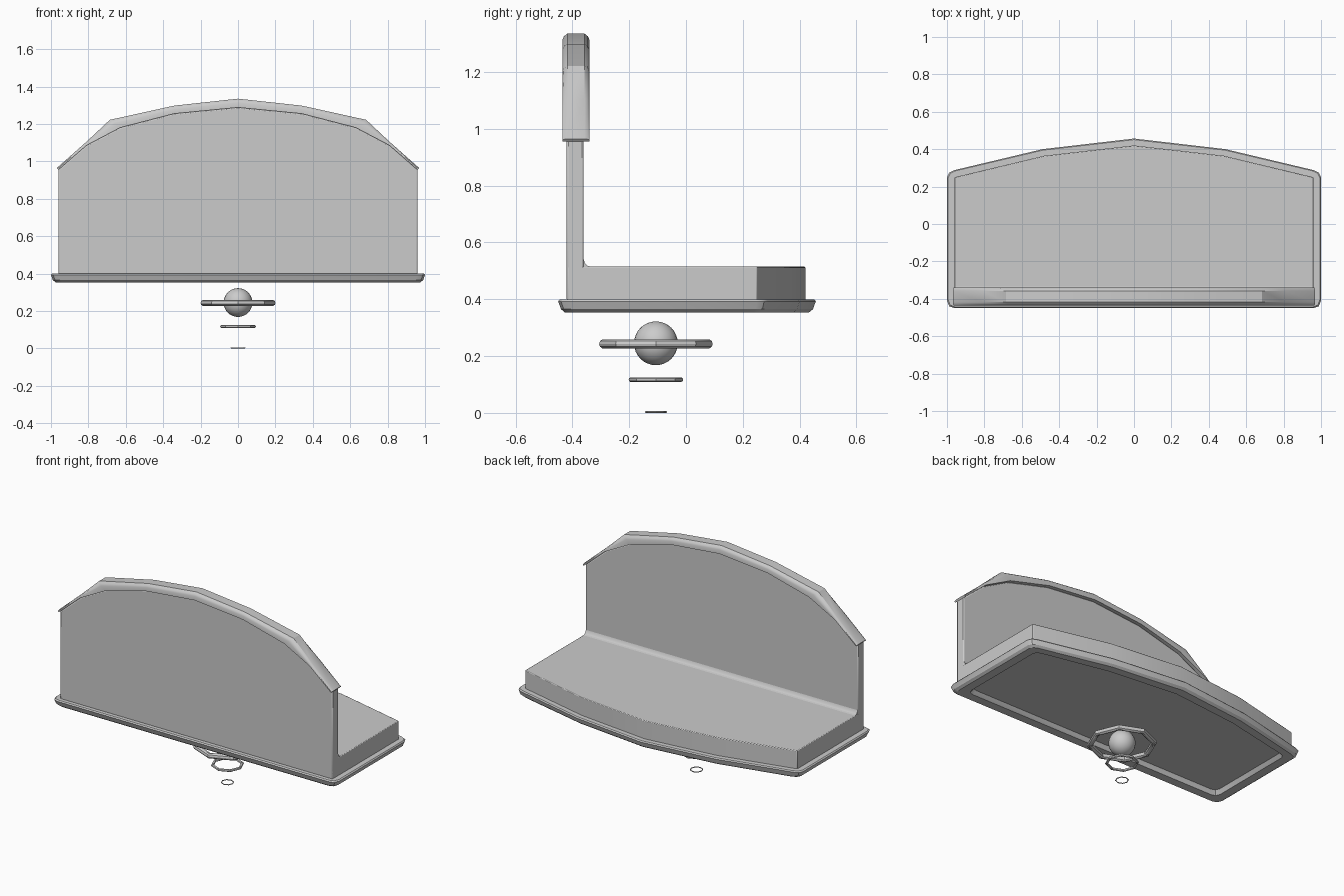
import bpy, bmesh, math

if "Cube" in bpy.data.objects:
    bpy.data.objects.remove(bpy.data.objects["Cube"])


def finish(bm, name, bevel=0.0):
    bmesh.ops.recalc_face_normals(bm, faces=bm.faces)
    me = bpy.data.meshes.new(name)
    bm.to_mesh(me)
    bm.free()
    ob = bpy.data.objects.new(name, me)
    bpy.context.collection.objects.link(ob)
    if bevel:
        m = ob.modifiers.new("bevel", 'BEVEL')
        m.width, m.segments, m.limit_method = bevel, 2, 'ANGLE'
        m.angle_limit = math.radians(50)
    smooth(ob)
    return ob


def smooth(ob):
    bpy.ops.object.select_all(action='DESELECT')
    ob.select_set(True)
    bpy.context.view_layer.objects.active = ob
    bpy.ops.object.shade_smooth_by_angle(angle=math.radians(30))


def loft(name, sections, closed=True, caps=True, bevel=0.0):
    # Skin a list of equal-length point loops
    bm = bmesh.new()
    rows = [[bm.verts.new(p) for p in s] for s in sections]
    n = len(rows[0])
    for a, b in zip(rows, rows[1:]):
        for i in range(n):
            j = (i + 1) % n
            bm.faces.new((a[i], a[j], b[j], b[i]))
    if caps:
        bm.faces.new(rows[0])
        bm.faces.new(rows[-1])
    return finish(bm, name, bevel)


def mirrored(half):
    # Right half ending on x = 0 -> full symmetric outline
    return half + [(-x, y) for x, y in reversed(half) if abs(x) > 1e-6]


# Seat slab with shallow pointed front
seat = mirrored([(0.96, -0.418), (0.96, 0.25), (0.48, 0.365), (0, 0.42)])
loft("seat", [[(x, y, z) for x, y in seat] for z in (0.39, 0.515)], bevel=0.004)

# Arched backrest panel
inner = [(0.96, 0.955), (0.81, 1.085), (0.63, 1.18), (0.34, 1.255), (0, 1.288)]
back = mirrored([(0.96, 0.395)] + inner)
loft("backrest", [[(x, y, z) for x, z in back] for y in (-0.42, -0.36)], bevel=0.006)

# Fillet where seat meets backrest
prof = [(-0.365, 0.51), (-0.335, 0.515), (-0.347, 0.518), (-0.355, 0.526), (-0.36, 0.54)]
loft("seat_fillet", [[(x, y, z) for y, z in prof] for x in (-0.958, 0.958)])

# Padded cap following the arch
outer = [(0.968, 0.965), (0.81, 1.105), (0.685, 1.222), (0.34, 1.298), (0, 1.335)]
section = [(-0.435, 0), (-0.435, 0.55), (-0.43, 0.8), (-0.418, 1),
           (-0.357, 1), (-0.345, 0.8), (-0.34, 0.55), (-0.34, 0)]
stations = [(mirrored(inner)[i], mirrored(outer)[i]) for i in range(9)]
loft("backrest_cap", [[(a[0] + (b[0] - a[0]) * t, y, a[1] + (b[1] - a[1]) * t)
                       for y, t in section] for a, b in stations])

# Base rim with chamfered edge and recessed underside
rim = mirrored([(0.96, -0.45), (0.988, -0.44), (1, -0.41), (1, 0.25),
                (0.988, 0.275), (0.96, 0.288), (0.49, 0.40), (0, 0.457)])
levels = [(0.05, 0.40), (0.006, 0.40), (0, 0.393), (0.01, 0.365), (0.025, 0.353),
          (0.08, 0.353), (0.095, 0.378)]
loft("base_rim", [[(x * (1 - d), y * (1 - d / 0.455), z) for x, y in rim]
                  for d, z in levels])

# Hover sphere and descending rings
bpy.ops.mesh.primitive_uv_sphere_add(segments=24, ring_count=16, radius=0.077,
                                     location=(0, -0.106, 0.245))
bpy.context.object.name = "hover_sphere"
smooth(bpy.context.object)
for name, radius, tube, z in (("large_ring", 0.2, 0.0165, 0.243),
                              ("middle_ring", 0.096, 0.008, 0.117),
                              ("small_ring", 0.039, 0.003, 0.003)):
    bpy.ops.mesh.primitive_torus_add(major_segments=8, minor_segments=10,
                                     major_radius=radius - tube, minor_radius=tube,
                                     location=(0, -0.106, z))
    bpy.context.object.name = name
    smooth(bpy.context.object)
